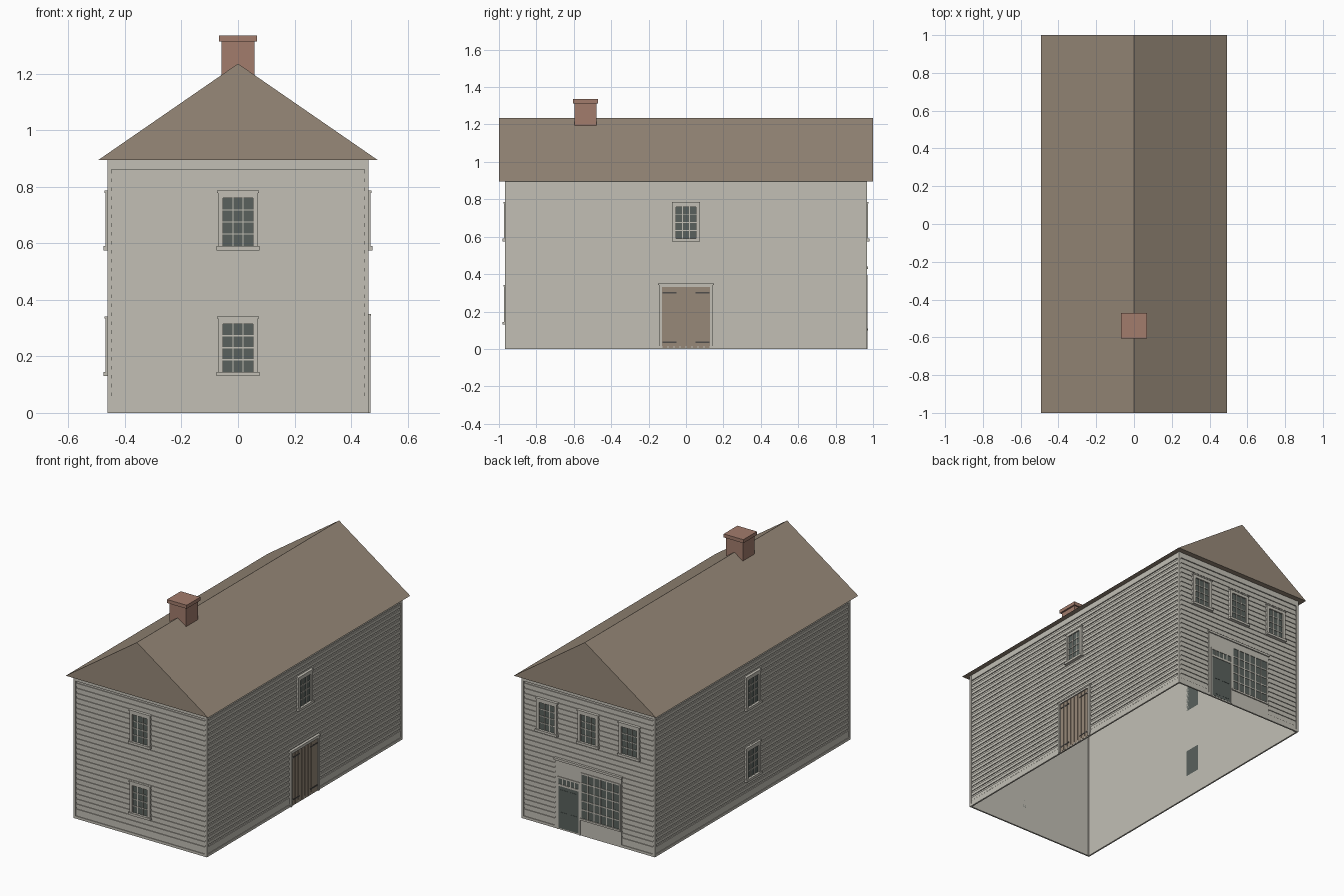
import bpy, bmesh
from mathutils import Vector

cube = bpy.data.objects.get("Cube")
if cube:
    bpy.data.objects.remove(cube, do_unlink=True)


def material(name, rgb):
    m = bpy.data.materials.new(name)
    m.use_nodes = True
    m.diffuse_color = (*rgb, 1)
    m.node_tree.nodes["Principled BSDF"].inputs["Base Color"].default_value = (*rgb, 1)
    return m


PAINT = material("pale_grey_paint", (.54, .52, .46))
BROWN = material("weathered_brown", (.31, .25, .19))
BRICK = material("red_brick", (.36, .20, .15))
GLASS = material("dark_glass", (.10, .12, .11))
IRON = material("dark_iron", (.08, .075, .07))

# Core wall planes, eave height and ridge height
WX, WY, EAVE, RIDGE = .452, .957, .895, 1.235

# Each wall maps (u along wall, d outward, z) to model space
WALLS = {
    "front": lambda u, d, z: (u, -WY - d, z),
    "back": lambda u, d, z: (u, WY + d, z),
    "left": lambda u, d, z: (WX + d, u, z),
    "right": lambda u, d, z: (-WX - d, u, z),
}


def finish(name, bm, mat, recalc=True):
    if recalc:
        bmesh.ops.recalc_face_normals(bm, faces=bm.faces)
    me = bpy.data.meshes.new(name)
    bm.to_mesh(me)
    bm.free()
    me.materials.append(mat)
    ob = bpy.data.objects.new(name, me)
    bpy.context.collection.objects.link(ob)
    return ob


def boxes(name, mat, items, place=lambda x, y, z: (x, y, z)):
    """One object from boxes given as (u0, u1, d0, d1, z0, z1)."""
    bm = bmesh.new()
    for u0, u1, d0, d1, z0, z1 in items:
        vs = bmesh.ops.create_cube(bm, size=1)["verts"]
        for v in vs:
            a, b, c = v.co + Vector((.5, .5, .5))
            v.co = place(u0 + a * (u1 - u0), d0 + b * (d1 - d0), z0 + c * (z1 - z0))
    return finish(name, bm, mat)


def bars(u0, u1, z0, z1, cols, rows, d0, d1, w=.005):
    """Glazing bars dividing an opening into panes."""
    out = []
    for i in range(1, cols):
        u = u0 + (u1 - u0) * i / cols
        out.append((u - w / 2, u + w / 2, d0, d1, z0, z1))
    for i in range(1, rows):
        z = z0 + (z1 - z0) * i / rows
        out.append((u0, u1, d0, d1, z - w / 2, z + w / 2))
    return out


def surround(u0, u1, z0, z1, side, top, d):
    """Two jambs and a head around an opening."""
    return [(u0 - side, u0, 0, d, z0, z1 + top),
            (u1, u1 + side, 0, d, z0, z1 + top),
            (u0, u1, 0, d, z1, z1 + top)]


def window(name, wall, u, z):
    place = WALLS[wall]
    a, b, lo, hi = u - .053, u + .053, z + .015, z + .185
    boxes(name + "_glass", GLASS, [(a, b, 0, .0085, lo, hi)], place)
    trim = surround(a, b, lo, hi, .018, .02, .017)
    trim += [(u - .076, u + .076, 0, .024, z, z + .015),
             (u - .075, u + .075, 0, .020, z + .203, z + .211)]
    trim += bars(a, b, lo, hi, 3, 4, .0085, .012)
    boxes(name + "_frame", PAINT, trim, place)


# Wall shell, open underneath
bm = bmesh.new()
for p in WALLS.values():
    h = WX if p in (WALLS["front"], WALLS["back"]) else WY
    bm.faces.new([bm.verts.new(p(u, 0, z)) for u, z in
                  ((-h, 0), (h, 0), (h, EAVE), (-h, EAVE))])
bmesh.ops.remove_doubles(bm, verts=bm.verts, dist=.0001)
finish("wall_shell", bm, PAINT)

# Clapboard siding, baseboard and frieze on each wall
BOARDS, BOTTOM, TOP = 26, .04, .86
pitch = (TOP - BOTTOM) / BOARDS
for wall, place in WALLS.items():
    half = (WX if wall in ("front", "back") else WY) - .004
    bm = bmesh.new()
    prev = None
    for i in range(BOARDS):
        z = BOTTOM + i * pitch
        for d, dz in ((.007, 0), (.007, .6), (.002, .6), (.002, 1)):
            row = [bm.verts.new(place(u, d, z + dz * pitch)) for u in (-half, half)]
            if prev:
                bm.faces.new((prev[0], prev[1], row[1], row[0]))
            prev = row
    bmesh.ops.remove_doubles(bm, verts=bm.verts, dist=.00001)
    bmesh.ops.recalc_face_normals(bm, faces=bm.faces)
    bm.faces.ensure_lookup_table()
    outward = Vector(place(0, 1, 0)) - Vector(place(0, 0, 0))
    if bm.faces[0].normal.dot(outward) < 0:
        bmesh.ops.reverse_faces(bm, faces=bm.faces)
    finish(wall + "_siding", bm, PAINT, recalc=False)
    boxes(wall + "_boards", PAINT,
          [(-half, half, 0, .009, TOP, EAVE),
           (-half, half, 0, .006, .016, BOTTOM),
           (-half, half, 0, .010, 0, .016)], place)

# Corner posts
boxes("corner_posts", PAINT,
      [(sx * (WX - .004), sx * (WX + .010), sy * (WY - .004), sy * (WY + .010), 0, EAVE)
       for sx in (-1, 1) for sy in (-1, 1)])

# Gabled roof
bm = bmesh.new()
ends = [[bm.verts.new((x, y, z)) for x, z in
         ((-.493, EAVE), (.493, EAVE), (0, RIDGE))] for y in (-1, 1)]
for e in ends:
    bm.faces.new(e)
for i in range(3):
    j = (i + 1) % 3
    bm.faces.new((ends[0][i], ends[0][j], ends[1][j], ends[1][i]))
finish("roof", bm, BROWN)

# Chimney with cap
boxes("chimney", BRICK, [(-.058, .058, -.596, -.479, 1.15, 1.315),
                         (-.068, .068, -.605, -.470, 1.313, 1.335)])

# Windows
for z, level in ((.13, "lower"), (.575, "upper")):
    window("front_" + level + "_window", "front", 0, z)
    window("right_" + level + "_window", "right", 0, z)
window("left_upper_window", "left", 0, .575)
for u, label in ((-.285, "right"), (0, "middle"), (.285, "left")):
    window("back_" + label + "_window", "back", u, .575)

# Plank double door on the left wall
side = WALLS["left"]
boxes("plank_door_frame", PAINT, surround(-.128, .128, 0, .33, .016, .014, .016)
      + [(-.149, .149, 0, .019, .342, .350)], side)
planks = [(-.128, .128, 0, .008, 0, .33)]
w = .256 / 8
planks += [(-.128 + i * w + .002, -.128 + (i + 1) * w - .002, .008, .011, .004, .328)
           for i in range(8)]
boxes("plank_door", BROWN, planks, side)
boxes("door_hinges", IRON, [(min(s * .05, s * .126), max(s * .05, s * .126),
                             .011, .013, z, z + .008)
                            for s in (-1, 1) for z in (.033, .297)], side)

# Shop front on the back wall
back = WALLS["back"]
boxes("shop_front_panel", PAINT, [(-.23, .23, 0, .010, 0, .44),
                                  (-.235, .235, 0, .017, .428, .442)]
      + surround(.065, .205, 0, .32, .010, .010, .014)
      + [(.065, .205, 0, .014, .272, .284)], back)
boxes("shop_door", GLASS, [(.065, .205, 0, .011, .008, .272)], back)
boxes("shop_door_panels", GLASS, [(u, u + .05, .011, .0125, z, z + h)
                                  for u in (.077, .143)
                                  for z, h in ((.025, .085), (.13, .12))], back)
boxes("transom_glass", GLASS, [(.065, .205, 0, .011, .284, .32)], back)
boxes("transom_bars", PAINT, bars(.065, .205, .284, .32, 5, 1, .011, .013), back)
shop = (-.215, .045, .11, .385)
boxes("shop_window_glass", GLASS, [(shop[0], shop[1], 0, .011, shop[2], shop[3])], back)
boxes("shop_window_frame", PAINT, bars(*shop, 6, 5, .011, .0135, .007)
      + surround(*shop, .009, .010, .014)
      + [(-.224, .054, 0, .017, .098, .11)], back)
